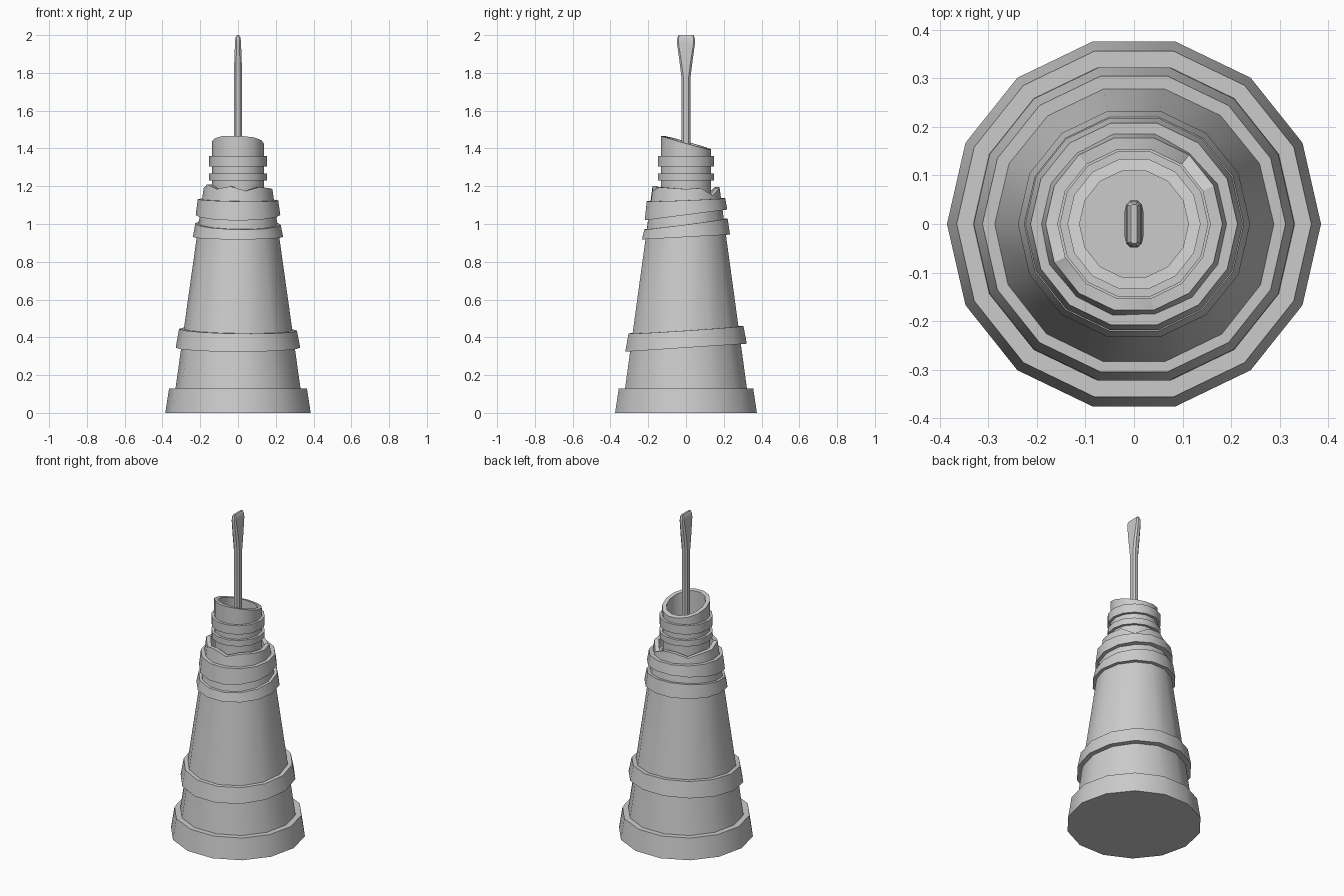
import bpy, bmesh
from math import cos, sin, tau, radians

if "Cube" in bpy.data.objects:
    bpy.data.objects.remove(bpy.data.objects["Cube"])

N = 14


def finish(name, bm):
    bmesh.ops.recalc_face_normals(bm, faces=bm.faces)
    me = bpy.data.meshes.new(name)
    bm.to_mesh(me)
    bm.free()
    ob = bpy.data.objects.new(name, me)
    bpy.context.collection.objects.link(ob)
    bpy.ops.object.select_all(action='DESELECT')
    ob.select_set(True)
    bpy.context.view_layer.objects.active = ob
    bpy.ops.object.shade_smooth_by_angle(angle=radians(30))
    return ob


def skin(name, rings, loop=False):
    """Bridge rings of points; cap both ends, or join last ring to first."""
    bm = bmesh.new()
    vs = [[bm.verts.new(p) for p in r] for r in rings]
    pairs = list(zip(vs, vs[1:])) + ([(vs[-1], vs[0])] if loop else [])
    for a, b in pairs:
        n = len(a)
        for i in range(n):
            j = (i + 1) % n
            bm.faces.new((a[i], a[j], b[j], b[i]))
    if not loop:
        bm.faces.new(vs[0])
        bm.faces.new(vs[-1])
    return finish(name, bm)


def lathe(name, profile, loop=False):
    """Profile of (radius, height); height may be a function of (i, x, y)."""
    rings = []
    for r, z in profile:
        ring = []
        for i in range(N):
            x, y = r * cos(tau * i / N), r * sin(tau * i / N)
            ring.append((x, y, z(i, x, y) if callable(z) else z))
        rings.append(ring)
    return skin(name, rings, loop)


def tilt(z, sy, sx=0.0):
    return lambda i, x, y: z + sy * y + sx * x


# base foot
lathe("base", [(0.385, 0), (0.365, 0.13), (0.30, 0.13), (0.30, 0.0)])

# tapered body with a broken upper rim
rim = [1.185, 1.19, 1.15, 1.19, 1.195, 1.17, 1.19,
       1.19, 1.21, 1.185, 1.20, 1.175, 1.195, 1.19]
broken = lambda i, x, y: rim[i]
lathe("body", [(0.335, 0.10), (0.220, 0.92), (0.182, broken),
               (0.157, broken), (0.157, 1.13), (0.10, 1.13)])

# tilted wraps round the body: bottom, top, tilts, radii
for name, z0, z1, s0, s1, r0, r1 in (
        ("lower_band", 0.345, 0.44, 0.066, 0.066, 0.33, 0.312),
        ("middle_band", 0.931, 1.00, 0.055, 0.13, 0.239, 0.226),
        ("upper_band", 1.048, 1.128, 0.13, 0.04, 0.224, 0.213)):
    lathe(name, [(r0, tilt(z0, s0)), (r1, tilt(z1, s1, -0.015)),
                 (r1 - 0.045, tilt(z1, s1, -0.015)), (r0 - 0.05, tilt(z0, s0))],
          loop=True)

# hollow neck with a slanted lip
lip = lambda i, x, y: min(1.465, 1.432 - 0.28 * y - 0.04 * x)
lathe("neck", [(0.137, 1.12), (0.137, lip), (0.112, lip), (0.112, 1.2)])

# screw rings
for k, (z0, z1) in enumerate(((1.23, 1.268), (1.305, 1.36))):
    lathe(f"neck_ring_{k + 1}", [(0.153, z0), (0.153, z1),
                                 (0.125, z1), (0.125, z0)], loop=True)


# paddle handle standing in the neck: z, half width x, half width y
def section(z, a, b):
    c = a * 0.5
    return [(a, b - c, z), (c, b, z), (-c, b, z), (-a, b - c, z),
            (-a, c - b, z), (-c, -b, z), (c, -b, z), (a, c - b, z)]


skin("handle", [section(*s) for s in (
    (1.19, 0.02, 0.023), (1.77, 0.02, 0.023), (1.85, 0.02, 0.033),
    (1.96, 0.016, 0.048), (1.985, 0.014, 0.046), (2.0, 0.006, 0.040))])
